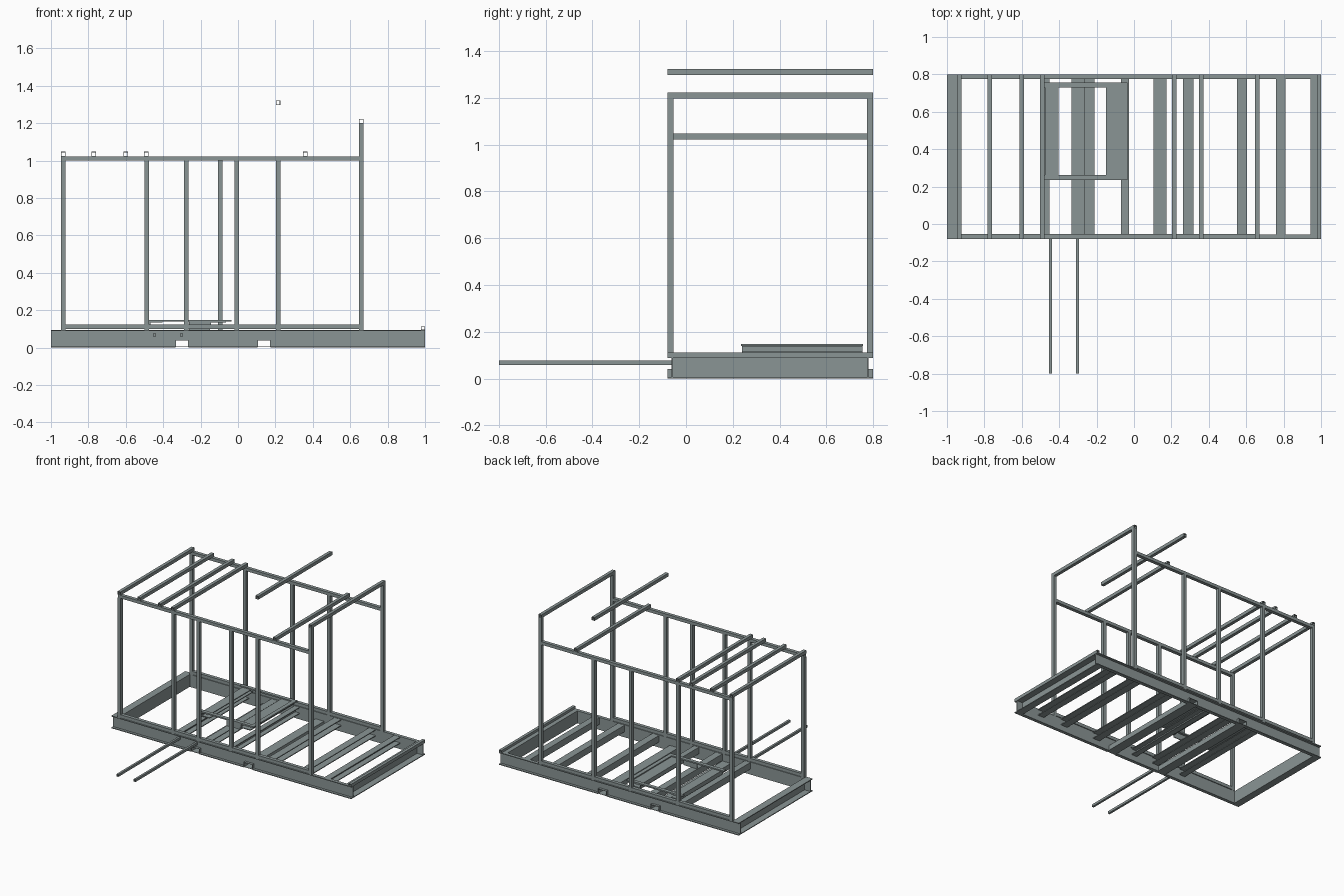
import bpy, bmesh
from mathutils import Vector

if "Cube" in bpy.data.objects:
    bpy.data.objects.remove(bpy.data.objects["Cube"])

YF, YB = -0.08, 0.80        # front and back faces of the frame
Z0, Z1 = 0.0, 0.094         # bottom and top of the base
T = 0.026                   # tube size

# Dark painted steel
steel = bpy.data.materials.new("dark_steel")
steel.diffuse_color = (0.255, 0.30, 0.30, 1)
steel.use_nodes = True
steel.node_tree.nodes["Principled BSDF"].inputs["Base Color"].default_value = steel.diffuse_color


def sweep(name, loops, axis, a, b):
    """Extrude a profile (outer loop, optional inner loop) along an axis."""
    bm = bmesh.new()

    def place(u, v, w):
        return {'x': Vector((w, u, v)), 'y': Vector((u, w, v)), 'z': Vector((u, v, w))}[axis]

    rings = [[[bm.verts.new(place(u, v, w)) for u, v in lp] for w in (a, b)] for lp in loops]
    for lo, hi in rings:
        n = len(lo)
        for i in range(n):
            j = (i + 1) % n
            bm.faces.new((lo[i], lo[j], hi[j], hi[i]))
    for e in (0, 1):
        if len(rings) == 1:
            bm.faces.new(rings[0][e])
        else:
            o, k = rings[0][e], rings[1][e]
            n = len(o)
            for i in range(n):
                j = (i + 1) % n
                bm.faces.new((o[i], o[j], k[j], k[i]))
    bmesh.ops.recalc_face_normals(bm, faces=bm.faces)
    me = bpy.data.meshes.new(name)
    bm.to_mesh(me)
    bm.free()
    me.materials.append(steel)
    ob = bpy.data.objects.new(name, me)
    bpy.context.collection.objects.link(ob)
    return ob


def rect(u0, u1, v0, v1):
    return [(u0, v0), (u1, v0), (u1, v1), (u0, v1)]


def tube(name, axis, u0, u1, v0, v1, a, b, t=0.003):
    return sweep(name, [rect(u0, u1, v0, v1), rect(u0 + t, u1 - t, v0 + t, v1 - t)], axis, a, b)


def channel(name, axis, web, tip, v0, v1, a, b, t=0.006):
    """C-section: web at one side, flanges reaching to the tip."""
    k = web + (t if tip > web else -t)
    prof = [(web, v0), (tip, v0), (tip, v0 + t), (k, v0 + t),
            (k, v1 - t), (tip, v1 - t), (tip, v1), (web, v1)]
    return sweep(name, [prof], axis, a, b)


# Fork pockets running through the base
pockets = [(-0.335, -0.265), (0.103, 0.175)]
for x0, x1 in pockets:
    tube("fork_pocket", 'y', x0, x1, Z0 + 0.003, 0.04, YF, YB)

# Long base rails: outward channels, notched at the fork pockets
for web, tip in ((YF + 0.025, YF), (YB - 0.025, YB)):
    s = 1 if tip > web else -1
    k = web + s * 0.006
    sweep("long_rail_upper", [[(web, 0.04), (k, 0.04), (k, Z1 - 0.006), (tip, Z1 - 0.006),
                               (tip, Z1), (web, Z1)]], 'x', -1, 1)
    edges = [-1] + [x for p in pockets for x in p] + [1]
    for a, b in zip(edges[::2], edges[1::2]):
        sweep("long_rail_lower", [[(web, Z0), (tip, Z0), (tip, Z0 + 0.006), (k, Z0 + 0.006),
                                   (k, 0.04), (web, 0.04)]], 'x', a, b)

# End rails and end tube
for s in (-1, 1):
    channel("end_rail", 'y', s * 0.945, s, Z0, Z1, YF + 0.025, YB - 0.025)
tube("end_tube", 'y', 0.978, 1.0, Z1, Z1 + 0.018, YF, YB)

# Floor crossmembers
for x0, x1 in ((-0.50, -0.452), (-0.264, -0.21), (-0.07, -0.028), (0.262, 0.318),
               (0.55, 0.605), (0.76, 0.81)):
    channel("floor_crossmember", 'y', x0, x1, 0.042, Z1 - 0.002, YF + 0.025, YB - 0.025)

# Posts, lower and upper side rails
H = T / 2 - 0.001
front = (-0.935, -0.488, -0.277, -0.006, 0.214)
back = (-0.935, -0.488, -0.095, 0.214)
for side, y0, xs in (("front", YF, front), ("back", YB - T, back)):
    tube(side + "_lower_side_rail", 'x', y0, y0 + T, 0.098, 0.122, -0.946, 0.648)
    tube(side + "_upper_side_rail", 'x', y0, y0 + T, 0.999, 1.022, -0.946, 0.648)
    for x in xs:
        tube(side + "_post", 'z', x - H, x + H, y0, y0 + T, Z1, 1.0)
    tube(side + "_tall_post", 'z', 0.658 - H, 0.658 + H, y0, y0 + T, Z1, 1.198)

# Roof beams across the frame
for x, z in ((-0.935, 1.022), (-0.772, 1.022), (-0.60, 1.022), (-0.49, 1.022),
             (0.36, 1.022), (0.658, 1.198), (0.214, 1.297)):
    tube("roof_beam", 'y', x - H, x + H, z, z + 0.025, YF, YB)

# Thin bars reaching out at the front
for x in (-0.446, -0.302):
    tube("outrigger_bar", 'y', x - 0.008, x + 0.008, 0.058, 0.076, -0.80, -0.056)

# Raised equipment mount: two skids, end angles and a side bar
for x0, x1 in ((-0.475, -0.405), (-0.15, -0.065)):
    channel("mount_skid", 'y', x0, x1, Z1 + 0.015, 0.140, 0.24, 0.755)
for y0, y1 in ((0.235, 0.263), (0.73, 0.757)):
    sweep("mount_end_bar", [rect(y0, y1, 0.138, 0.148)], 'x', -0.497, -0.035)
sweep("mount_side_bar", [rect(-0.065, -0.035, 0.138, 0.148)], 'y', 0.263, 0.73)
sweep("mount_front_plate", [rect(0.24, 0.246, Z1, 0.138)], 'x', -0.262, -0.15)
